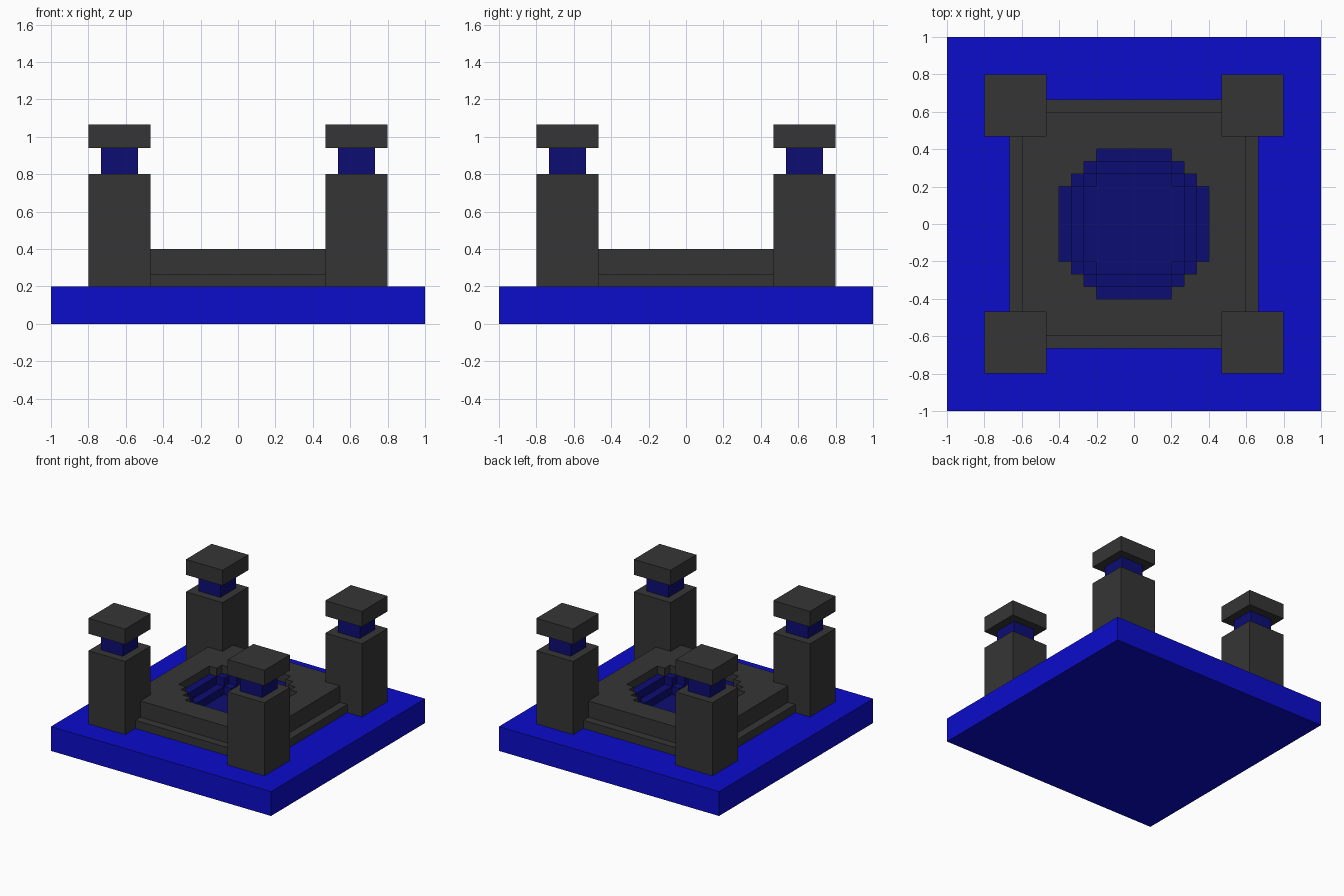
import bpy, bmesh, math

if "Cube" in bpy.data.objects:
    bpy.data.objects.remove(bpy.data.objects["Cube"])

U = 1 / 15  # block unit of the model


def material(name, rgb):
    m = bpy.data.materials.new(name)
    m.diffuse_color = (*rgb, 1)
    m.use_nodes = True
    m.node_tree.nodes["Principled BSDF"].inputs["Base Color"].default_value = m.diffuse_color
    return m


BLUE = material("bright blue", (0.0035, 0.0035, 0.6))
NAVY = material("dark blue", (0.004, 0.004, 0.175))
GREY = material("charcoal grey", (0.036, 0.036, 0.036))


def finish(name, bm, mats):
    me = bpy.data.meshes.new(name)
    bm.to_mesh(me)
    bm.free()
    for m in mats:
        me.materials.append(m)
    ob = bpy.data.objects.new(name, me)
    bpy.context.collection.objects.link(ob)
    return ob


def box(name, x, y, half, z0, z1, mat):
    """Square block: centre, half width and height range in block units."""
    bm = bmesh.new()
    bmesh.ops.create_cube(bm, size=1)
    for v in bm.verts:
        v.co = ((x + v.co.x * 2 * half) * U, (y + v.co.y * 2 * half) * U,
                (z0 + (v.co.z + 0.5) * (z1 - z0)) * U)
    return finish(name, bm, [mat])


# Base slab
box("base", 0, 0, 15, 0, 3, BLUE)

# Four corner pillars with recessed neck and cap
for sx, sy, tag in ((-1, -1, "front_left"), (1, -1, "front_right"),
                    (-1, 1, "back_left"), (1, 1, "back_right")):
    x, y = sx * 9.5, sy * 9.5
    box("pillar_" + tag, x, y, 2.5, 3, 12, GREY)
    box("neck_" + tag, x, y, 1.5, 12, 14.1, NAVY)
    box("cap_" + tag, x, y, 2.5, 14.1, 16, GREY)


# Stepped dais with a terraced round basin
def basin_depth(x, y):
    a, b = math.ceil(abs(x)), math.ceil(abs(y))
    return sum(a + b <= 9 - k and max(a, b) <= 6 - k for k in range(3))


def height(x, y):
    r = max(abs(x), abs(y))
    if r > 10:
        return 3
    if r > 9:
        return 4
    return max(6 - basin_depth(x, y), 3.05)  # floor sits just above the base


bm = bmesh.new()


def quad(points, blue):
    f = bm.faces.new([bm.verts.new([c * U for c in p]) for p in points])
    f.material_index = int(blue)


cells = [i + 0.5 for i in range(-10, 10)]
for x in cells:
    for y in cells:
        h = height(x, y)
        quad([(x + i, y + j, h) for i, j in
              ((-.5, -.5), (.5, -.5), (.5, .5), (-.5, .5))], basin_depth(x, y) > 0)
        # walls down to lower neighbours; only the basin walls below the rim are blue
        for dx, dy in ((1, 0), (-1, 0), (0, 1), (0, -1)):
            lo = height(x + dx, y + dy)
            if lo < h:
                mx, my, tx, ty = x + dx / 2, y + dy / 2, -dy / 2, dx / 2
                quad([(mx - tx, my - ty, lo), (mx + tx, my + ty, lo),
                      (mx + tx, my + ty, h), (mx - tx, my - ty, h)],
                     basin_depth(x, y) > 0)
bmesh.ops.remove_doubles(bm, verts=bm.verts[:], dist=1e-5)
finish("dais_with_basin", bm, [GREY, NAVY])
